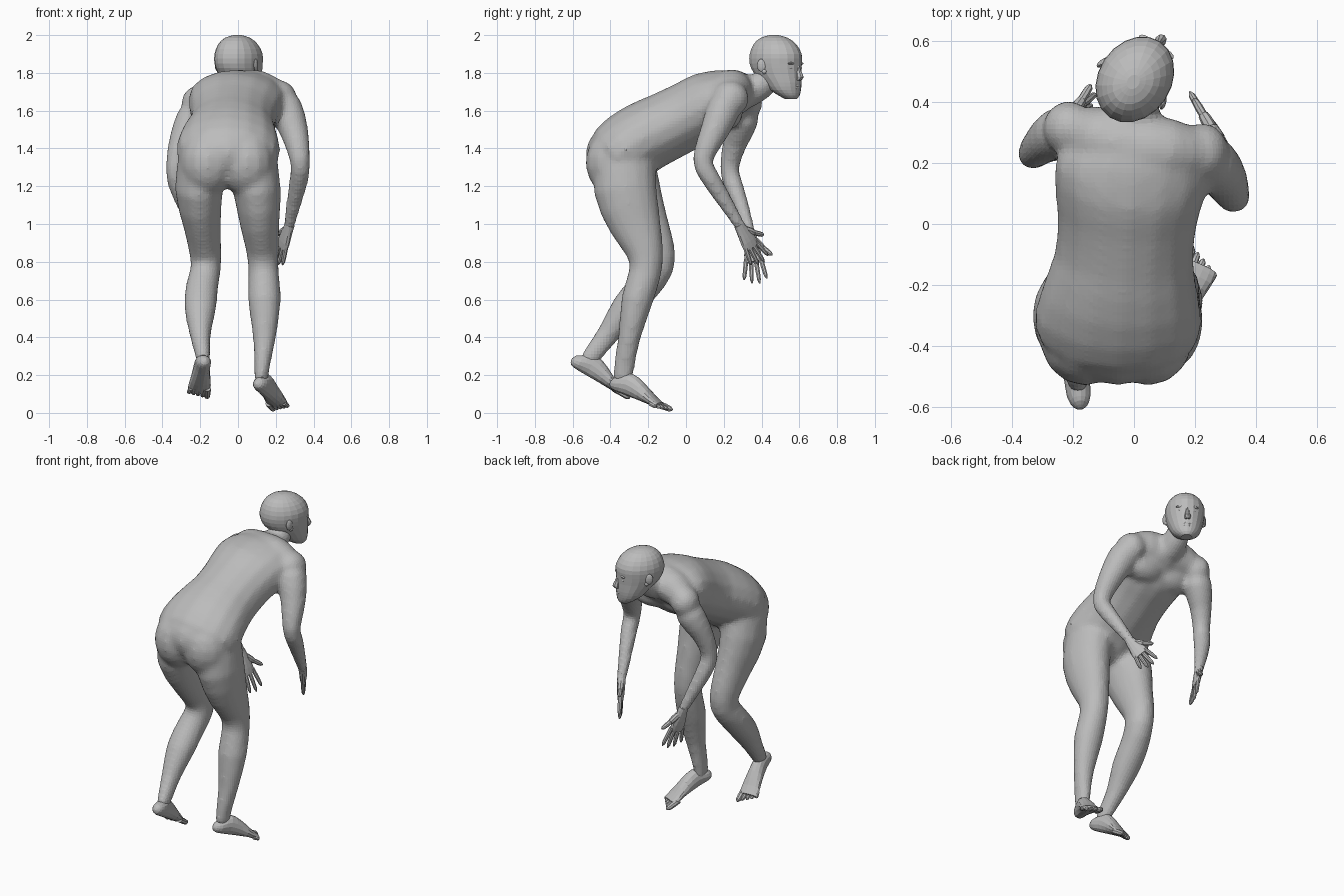
import bpy, bmesh, math
from mathutils import Vector, Matrix

cube = bpy.data.objects.get("Cube")
if cube:
    bpy.data.objects.remove(cube, do_unlink=True)

grey = bpy.data.materials.new("plain grey")
grey.use_nodes = True
grey.diffuse_color = (0.5, 0.5, 0.5, 1)
grey.node_tree.nodes["Principled BSDF"].inputs["Base Color"].default_value = (0.5, 0.5, 0.5, 1)

X, Y, Z = Vector((1, 0, 0)), Vector((0, 1, 0)), Vector((0, 0, 1))


def finish(name, bm):
    bmesh.ops.recalc_face_normals(bm, faces=bm.faces)
    mesh = bpy.data.meshes.new(name)
    bm.to_mesh(mesh)
    bm.free()
    mesh.materials.append(grey)
    obj = bpy.data.objects.new(name, mesh)
    bpy.context.collection.objects.link(obj)
    return obj


def spline(a, b, c, d, t):
    return b + (c - a) * (t / 2) + (a * 2 - b * 5 + c * 4 - d) * (t * t / 2) \
        + (b * 3 - a - c * 3 + d) * (t ** 3 / 2)


def loft(bm, rings, side=X, axis=None, sides=16, steps=2):
    """Skin smooth elliptical rings given as (x, y, z, half width, half depth)."""
    pts = [Vector(r) for r in rings]
    ext = [pts[0]] + pts + [pts[-1]]
    path = [spline(*ext[i:i + 4], k / steps)
            for i in range(len(pts) - 1) for k in range(steps)] + [pts[-1]]
    loops = []
    for i, p in enumerate(path):
        lo, hi = path[max(i - 1, 0)], path[min(i + 1, len(path) - 1)]
        t = axis or (Vector(hi[:3]) - Vector(lo[:3])).normalized()
        s = (side - t * side.dot(t)).normalized()
        n = t.cross(s)
        loops.append([bm.verts.new(Vector(p[:3]) + s * p[3] * math.cos(a) + n * p[4] * math.sin(a))
                      for a in (2 * math.pi * k / sides for k in range(sides))])
    for a, b in zip(loops, loops[1:]):
        for k in range(sides):
            j = (k + 1) % sides
            bm.faces.new((a[k], a[j], b[j], b[k]))
    bm.faces.new(loops[0])
    bm.faces.new(loops[-1])


def tube(bm, rings, side=X):
    loft(bm, [(x, y, z, r, r) for x, y, z, r in rings], side)


def blob(bm, centre, radii, frame=Matrix.Identity(4)):
    m = Matrix.Translation(centre) @ frame @ Matrix.Diagonal((*radii, 1))
    bmesh.ops.create_uvsphere(bm, u_segments=14, v_segments=9, radius=1, matrix=m)


def digit(bm, start, end, radius, side):
    """Finger or toe with a rounded tip."""
    d = end - start
    loft(bm, [(*(start + d * t), radius * w, radius * w)
              for t, w in ((0, 1), (0.5, 1), (0.85, 0.85), (1, 0.3))], side, sides=8, steps=1)


# Torso and neck, fused with the limbs into one skin
body = bmesh.new()
loft(body, [(-.06, -.44, 1.29, .14, .12), (-.055, -.36, 1.36, .27, .185),
            (-.045, -.24, 1.45, .262, .19), (-.032, -.11, 1.515, .229, .184),
            (-.022, .02, 1.58, .232, .18), (-.012, .13, 1.637, .252, .178),
            (0, .22, 1.685, .245, .14), (0, .31, 1.705, .15, .1), (0, .35, 1.715, .08, .07)])
tube(body, [(0, .24, 1.69, .1), (0, .35, 1.708, .083), (.015, .43, 1.762, .07), (.02, .46, 1.83, .06)])
# Shoulder girdle with rounded ends
tube(body, [(-.21, .315, 1.645, .07), (-.12, .285, 1.69, .105), (0, .25, 1.705, .112),
            (.12, .24, 1.705, .108), (.23, .23, 1.68, .07)], Y)
blob(body, (-.215, .315, 1.64), (.086, .092, .092))
blob(body, (.225, .235, 1.665), (.088, .1, .095))
# Left arm, then right arm
tube(body, [(.215, .23, 1.68, .05), (.25, .205, 1.62, .09), (.3, .145, 1.48, .075),
            (.328, .088, 1.34, .055), (.325, .125, 1.25, .052), (.3, .2, 1.13, .043),
            (.272, .28, 1.0, .032), (.266, .295, .975, .032)])
tube(body, [(-.2, .315, 1.65, .05), (-.242, .302, 1.56, .086), (-.303, .26, 1.43, .066),
            (-.332, .23, 1.3, .052), (-.32, .25, 1.21, .052), (-.28, .29, 1.1, .044),
            (-.222, .337, .955, .032), (-.214, .343, .93, .032)])
# Left leg, then right leg with its heel raised behind
loft(body, [(.07, -.32, 1.36, .135, .16), (.1, -.322, 1.18, .127, .168), (.115, -.27, 1.0, .105, .14),
            (.13, -.22, .86, .087, .102), (.135, -.215, .75, .081, .087), (.14, -.258, .6, .088, .085),
            (.14, -.3, .4, .062, .06), (.127, -.327, .25, .043, .057), (.122, -.335, .16, .036, .05)])
loft(body, [(-.175, -.33, 1.36, .138, .16), (-.207, -.3, 1.18, .128, .168), (-.19, -.225, 1.0, .101, .135),
            (-.175, -.165, .87, .087, .107), (-.17, -.155, .77, .081, .092), (-.19, -.22, .67, .086, .086),
            (-.2, -.313, .56, .086, .082), (-.2, -.41, .42, .058, .061), (-.187, -.49, .315, .043, .052),
            (-.183, -.53, .265, .034, .042)])
# Buttocks, pelvis and chest
for x in (.045, -.16):
    blob(body, (x, -.378, 1.325), (.15, .155, .18))
blob(body, (-.055, -.37, 1.375), (.2, .162, .15))
for x in (-.105, .1):
    blob(body, (x, .21, 1.585), (.14, .09, .09))
body = finish("body", body)
remesh = body.modifiers.new("fuse", 'REMESH')
remesh.mode = 'VOXEL'
remesh.voxel_size = 0.016
relax = body.modifiers.new("relax", 'SMOOTH')
relax.factor = 0.5
relax.iterations = 10

# Head, turned towards the left
face = Vector((.55, .83, 0)).normalized()
across = face.cross(Z)
skull = Vector((.003, .475, 0))
turn = Matrix((across, face, Z)).transposed().to_4x4()


def on_head(side, forward, z):
    return skull + across * side + face * forward + Z * z


head = bmesh.new()
loft(head, [(*on_head(0, f, z), w, l) for f, z, w, l in (
    (-.01, 2.0, .02, .025), (-.01, 1.985, .063, .078), (-.005, 1.95, .098, .122), (0, 1.9, .118, .147),
    (0, 1.85, .118, .148), (.012, 1.8, .109, .135), (.042, 1.75, .095, .106), (.062, 1.71, .08, .083),
    (.085, 1.68, .055, .055), (.095, 1.663, .032, .034))], across, Z, sides=20)
# Nose, lips, brows and eyes
loft(head, [(*on_head(0, f, z), w, d) for f, z, w, d in (
    (.136, 1.84, .01, .012), (.144, 1.805, .013, .018), (.153, 1.778, .019, .022),
    (.142, 1.76, .016, .016))], across, Z, sides=8)
for z, f in ((1.732, .139), (1.719, .137)):
    blob(head, on_head(0, f, z), (.026, .01, .008), turn)
for s in (-1, 1):
    blob(head, on_head(s * .04, .127, 1.85), (.028, .014, .008), turn)
    blob(head, on_head(s * .042, .122, 1.826), (.016, .013, .008), turn)
finish("head", head)

for name, s in (("left_ear", 1), ("right_ear", -1)):
    ear = bmesh.new()
    tilt = turn @ Matrix.Rotation(s * 0.35, 4, 'Z')
    blob(ear, on_head(s * .118, -.012, 1.84), (.011, .025, .034), tilt)
    blob(ear, on_head(s * .111, .0, 1.808), (.01, .014, .014), tilt)
    finish(name, ear)


def hand(name, wrist, tip, spread, size):
    """Open hand; spread points towards the thumb."""
    wrist, d = Vector(wrist), (Vector(tip) - Vector(wrist)).normalized()
    s = Vector(spread)
    s = (s - d * s.dot(d)).normalized()
    n = d.cross(s)

    def at(t, side):
        return wrist + (d * t + s * side) * size

    bm = bmesh.new()
    loft(bm, [(*at(t, 0), w, h) for t, w, h in (
        (-.02, .028, .026), (.03, .038, .024), (.08, .049, .021), (.118, .048, .015))], s, sides=12)
    for i, length in enumerate((.105, .12, .112, .09)):
        off = .034 - .0225 * i
        digit(bm, at(.1, off), at(.1 + length, off * 1.6), .0125, s)
    digit(bm, at(.025, .02), at(.07, .055), .02, n)
    digit(bm, at(.06, .048), at(.105, .092), .014, n)
    finish(name, bm)


hand("left_hand", (.268, .29, .98), (.2, .405, .78), (-.5, .85, .1), 1.05)
hand("right_hand", (-.215, .343, .935), (-.145, .37, .68), (.4, .9, 0), 1.2)


def foot(name, heel, tip, inner):
    """Foot along heel to toe tip; inner is the side of the big toe."""
    heel, d = Vector(heel), (Vector(tip) - Vector(heel)).normalized()
    s = d.cross(Z).normalized()
    up = s.cross(d)

    def at(t, side, lift):
        return heel + d * t + s * side * inner + up * lift

    bm = bmesh.new()
    loft(bm, [(*at(t, 0, u), w, h) for t, u, w, h in (
        (-.012, .034, .008, .008), (0, .036, .025, .028), (.03, .043, .039, .042),
        (.09, .06, .042, .06), (.17, .049, .049, .048), (.25, .028, .06, .027),
        (.3, .018, .057, .015))], s, d, sides=14)
    for i in range(5):
        off = .043 - .0225 * i
        digit(bm, at(.26, off, .015), at(.354 - .013 * i, off * 1.15, .011),
              .018 if i == 0 else .013, s)
    finish(name, bm)


foot("left_foot", (.1, -.4, .125), (.238, -.09, .003), -1)
foot("right_foot", (-.175, -.612, .248), (-.214, -.3, .064), 1)
